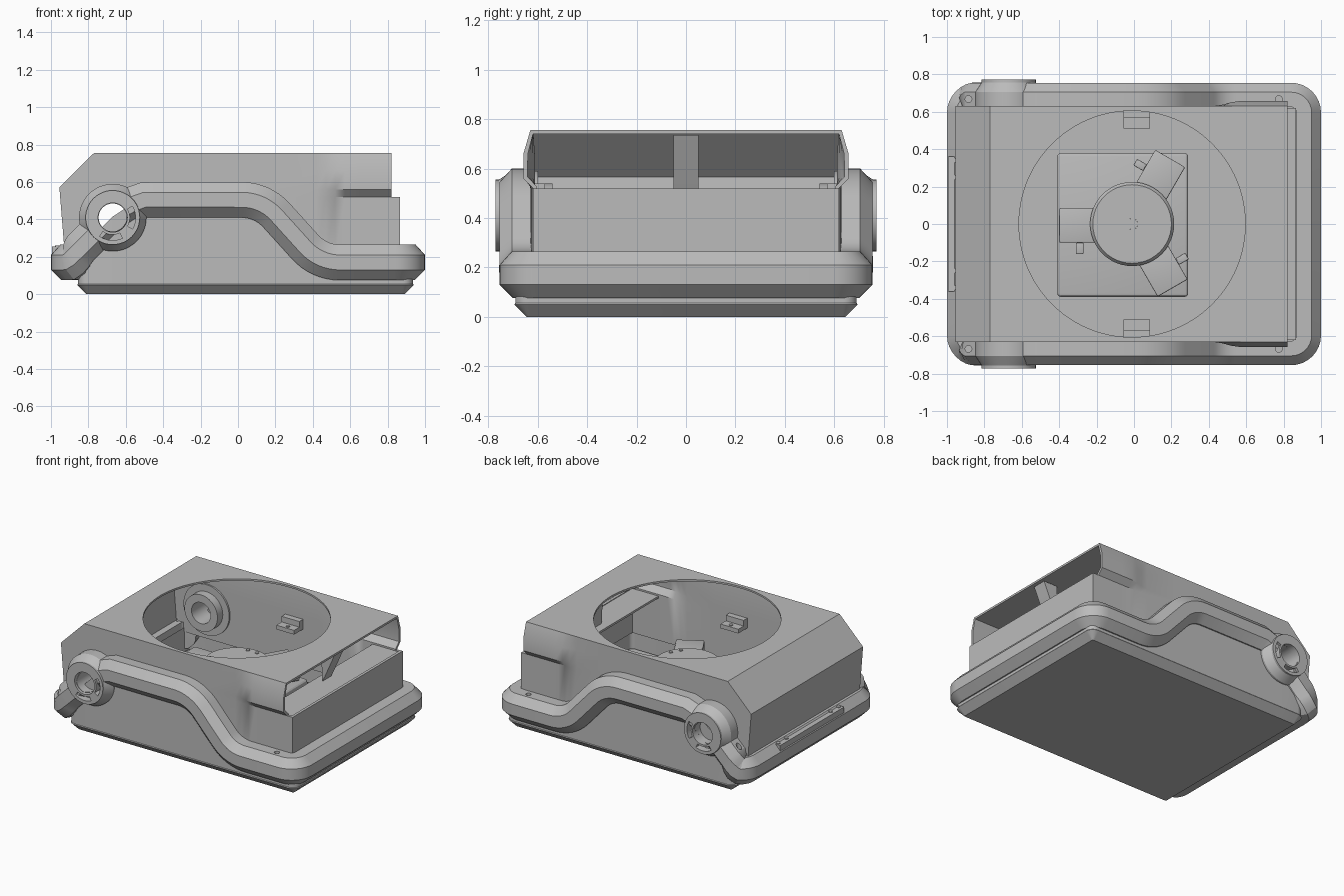
import bpy, bmesh, math
from mathutils import Vector, Matrix

old = bpy.data.objects.get("Cube")
if old:
    bpy.data.objects.remove(old)

grey = bpy.data.materials.new("mid_grey")
grey.use_nodes = True
GREY = (0.5, 0.5, 0.5, 1)
grey.diffuse_color = GREY
grey.node_tree.nodes["Principled BSDF"].inputs["Base Color"].default_value = GREY


def finish(name, bm, smooth=True):
    bmesh.ops.recalc_face_normals(bm, faces=bm.faces)
    me = bpy.data.meshes.new(name)
    bm.to_mesh(me)
    bm.free()
    me.materials.append(grey)
    ob = bpy.data.objects.new(name, me)
    bpy.context.collection.objects.link(ob)
    if smooth:
        shade(ob)
    return ob


def shade(ob):
    bpy.ops.object.select_all(action='DESELECT')
    ob.select_set(True)
    bpy.context.view_layer.objects.active = ob
    bpy.ops.object.shade_smooth_by_angle(angle=math.radians(28))


def skin(bm, rings, closed_u=True, closed_v=True):
    """Join rings of points with quads."""
    vs = [[bm.verts.new(p) for p in r] for r in rings]
    n, m = len(vs), len(vs[0])
    for i in range(n if closed_u else n - 1):
        for j in range(m if closed_v else m - 1):
            a, b = vs[i], vs[(i + 1) % n]
            k = (j + 1) % m
            bm.faces.new((a[j], a[k], b[k], b[j]))
    return vs


def box(name, lo, hi, bevel=0.0, turn=0.0):
    bm = bmesh.new()
    bmesh.ops.create_cube(bm, size=1)
    lo, hi = Vector(lo), Vector(hi)
    bmesh.ops.scale(bm, vec=hi - lo, verts=bm.verts)
    bmesh.ops.translate(bm, vec=(lo + hi) / 2, verts=bm.verts)
    if bevel:
        bmesh.ops.bevel(bm, geom=bm.edges[:], offset=bevel, segments=3, profile=0.5, affect='EDGES')
    bm.transform(Matrix.Rotation(turn, 4, 'Z'))
    return finish(name, bm)


def lathe(name, profile, origin, axis='Z', closed=True, steps=48):
    """Spin (radius, height) points; axis Z, or Y / -Y for side fittings."""
    bm = bmesh.new()
    rings = []
    for i in range(steps):
        a = 2 * math.pi * i / steps
        rings.append([(r * math.cos(a), r * math.sin(a), h) for r, h in profile])
    vs = skin(bm, rings, True, closed)
    if not closed:
        bm.faces.new([v[0] for v in vs])
        bm.faces.new([v[-1] for v in vs])
    if axis != 'Z':
        bm.transform(Matrix.Rotation(math.radians(-90 if axis == 'Y' else 90), 4, 'X'))
    bm.transform(Matrix.Translation(origin))
    return finish(name, bm)


def disc(name, r, h, origin, axis='Z', steps=48):
    return lathe(name, [(r, 0), (r, h)], origin, axis, False, steps)


def cut(ob, cutters):
    """Subtract the cutters and bake the result."""
    for c in cutters:
        c.hide_render = True
        m = ob.modifiers.new("cut", 'BOOLEAN')
        m.operation, m.solver, m.object = 'DIFFERENCE', 'EXACT', c
    bpy.context.view_layer.update()
    dg = bpy.context.evaluated_depsgraph_get()
    me = bpy.data.meshes.new_from_object(ob.evaluated_get(dg))
    ob.modifiers.clear()
    ob.data = me
    shade(ob)


def rounded(x0, x1, y, r, steps=8):
    """Rounded rectangle corners as (point, outward normal), counterclockwise."""
    out = []
    for cx, cy, a0 in ((x1 - r, y - r, 0), (x0 + r, y - r, 90), (x0 + r, r - y, 180), (x1 - r, r - y, 270)):
        for i in range(steps + 1):
            a = math.radians(a0 + 90 * i / steps)
            n = Vector((math.cos(a), math.sin(a), 0))
            out.append((Vector((cx, cy, 0)) + n * r, n))
    return out


# Height line of the side band: ramp, pivot, raised run, S-curve, low run
R, TH = 0.25, math.radians(48)
line = [(-2, .17), (-.92, .17), (-.67, .415), (-.57, .48), (-.5, .505)]
for i in range(9):
    a = TH * i / 8
    line.append((.02 + R * math.sin(a), .505 - R * (1 - math.cos(a))))
for i in range(9):
    a = TH * (1 - i / 8)
    line.append((.545 - R * math.sin(a), .17 + R * (1 - math.cos(a))))
line.append((2, .17))


def height(x):
    for (xa, za), (xb, zb) in zip(line, line[1:]):
        if xa <= x <= xb:
            return za + (zb - za) * (x - xa) / max(xb - xa, 1e-6)


def loop(x0, x1, y, r):
    """Rounded outline with extra stations on the sides, lifted to the height line."""
    c = rounded(x0, x1, y, r)
    xs = [p[0] for p in line if x0 + r + .01 < p[0] < x1 - r - .01]
    side = [(Vector((x, y, 0)), Vector((0, 1, 0))) for x in reversed(xs)]
    near = [(Vector((x, -y, 0)), Vector((0, -1, 0))) for x in xs]
    pts = c[:9] + side + c[9:27] + near + c[27:]
    for p, n in pts:
        p.z = height(p.x)
    return pts


# Side band swept around the body
path = loop(-1, 1, .755, .16)
section = [(-.13, .095), (-.05, .095), (0, .04), (0, -.04), (-.055, -.095), (-.13, -.095)]
rings = []
for i, (p, n) in enumerate(path):
    d0 = (p - path[i - 1][0]).normalized()
    d1 = (path[(i + 1) % len(path)][0] - p).normalized()
    up = n.cross((d0 + d1).normalized())
    up /= max(up.length, 1e-6)
    rings.append([p + n * u + up * v for u, v in section])
bm = bmesh.new()
skin(bm, rings)
band = finish("side_band", bm)

# Lower pan with chamfered foot
pan = loop(-.86, .94, .695, .06)
bm = bmesh.new()
vs = skin(bm, [[Vector((p.x, p.y, 0)) - n * .05 for p, n in pan],
               [Vector((p.x, p.y, .05)) for p, n in pan],
               [Vector((p.x, p.y, .055)) - n * .004 for p, n in pan],
               [p - n * .004 for p, n in pan]], False)
bm.faces.new(vs[0])
finish("lower_pan", bm)
box("pan_floor", (-.83, -.67, .05), (.9, .67, .06))

# Hood shell: lofted sections, flared at the open end
levels = (.2, .52, .56, .66, .755)
flare = (-.01, -.01, .028, .028, 0)
bm = bmesh.new()
rings = []
for x in (-.955, -.77, -.3, .2, .42, .47, .52, .57, .65, .74, .82):
    t = min(max((x - .42) / .15, 0), 1)
    t = t * t * (3 - 2 * t)
    half = []
    for z, f in zip(levels, flare):
        zz, xx = z, x
        if x < -.9:
            zz = .2 + (z - .2) * .667
            xx = x + .03 * (.57 - zz) / .37
        half.append((xx, .63 + f * t, zz))
    rings.append([(a, -b, c) for a, b, c in half] + half[::-1])
vs = skin(bm, rings, False, False)
bm.faces.new(vs[0])
hood = finish("hood", bm)
sol = hood.modifiers.new("wall", 'SOLIDIFY')
sol.thickness, sol.offset = .018, -1

# Openings: round top, through bore, screw holes
top_cut = disc("cut_top", .605, .4, (-.01, 0, .62), steps=96)
bore = disc("cut_bore", .075, 2, (-.67, -1, .41), 'Y')
screws = [disc("cut_screw", .018, .4, (x, s * .668, .1), steps=16) for x in (-.885, .775) for s in (-1, 1)]
cut(hood, [top_cut, bore])
cut(band, [bore] + screws)

# Pivot bosses with arc recesses, and inner collars
for s, side, ax in ((1, "left", 'Y'), (-1, "right", '-Y')):
    boss = lathe(side + "_pivot_boss", [(.18, .6), (.18, .705), (.145, .757), (.145, .772),
                                        (.078, .772), (.078, .6)], (-.67, 0, .41), ax)
    slots = []
    for a0 in (-30, -125):
        bm = bmesh.new()
        ring = []
        for i in range(9):
            a = math.radians(a0 + 60 * i / 8)
            ring.append([(-.67 + r * math.cos(a), s * y, .41 + r * math.sin(a))
                         for r, y in ((.092, .72), (.122, .72), (.122, .8), (.092, .8))])
        v = skin(bm, ring, False)
        bm.faces.new(v[0])
        bm.faces.new(v[-1])
        slots.append(finish("cut_slot", bm))
    cut(boss, slots)
    for c in slots:
        bpy.data.objects.remove(c)
    lathe(side + "_inner_collar", [(.13, .54), (.13, .63), (.075, .63), (.075, .54)], (-.67, 0, .41), ax)
    # Hanging bracket and end cheek
    box(side + "_bracket", (-.055, min(s * .51, s * .62), .47), (.085, max(s * .51, s * .62), .5))
    box(side + "_bracket_lip", (-.055, min(s * .57, s * .62), .5), (.085, max(s * .57, s * .62), .54))
    disc(side + "_bracket_pin", .012, .006, (.02, s * .535, .5), steps=16)
    box(side + "_end_cheek", (.8, min(s * .602, s * .62), .2), (.865, max(s * .602, s * .62), .52))
for c in [top_cut, bore] + screws:
    bpy.data.objects.remove(c)

# Open end: wall, shelf and centre rib
box("end_wall", (.845, -.62, .2), (.865, .62, .52))
box("end_shelf", (.64, -.61, .5), (.86, .61, .515))
bm = bmesh.new()
skin(bm, [[(x, y, z) for x, z in ((.8, .735), (.72, .555), (.7, .515), (.69, .735))] for y in (-.05, .05)], False)
for f in (0, 4):
    bm.verts.ensure_lookup_table()
    bm.faces.new(bm.verts[f:f + 4])
finish("end_rib", bm)

# Rear hinge strip with knuckles
box("rear_strip", (-.995, -.36, .19), (-.95, .36, .255))
for y in (-.34, -.25, .25, .34):
    disc("strip_screw", .014, .006, (-.965, y, .255), steps=16)

# Inner drive unit: base block, hub, three motors
box("drive_base", (-.41, -.39, .06), (.29, .38, .26), .02)
lathe("hub", [(.03, .24), (.21, .24), (.225, .26), (.225, .43), (.21, .45), (.03, .45)], (-.01, 0, 0))
disc("hub_centre", .03, .2, (-.01, 0, .245), steps=24)
for k in range(3):
    a = math.radians(60 + 120 * k)
    box("motor", (.15, -.085, .27), (.4, .1, .42), .008, a)
    box("motor_plug", (.27, .1, .32), (.31, .16, .36), .005, a)
    for d in (-.2, .2):
        disc("hub_screw", .013, .008, (-.01 + .18 * math.cos(a + .52 + d), .18 * math.sin(a + .52 + d), .448), steps=16)
